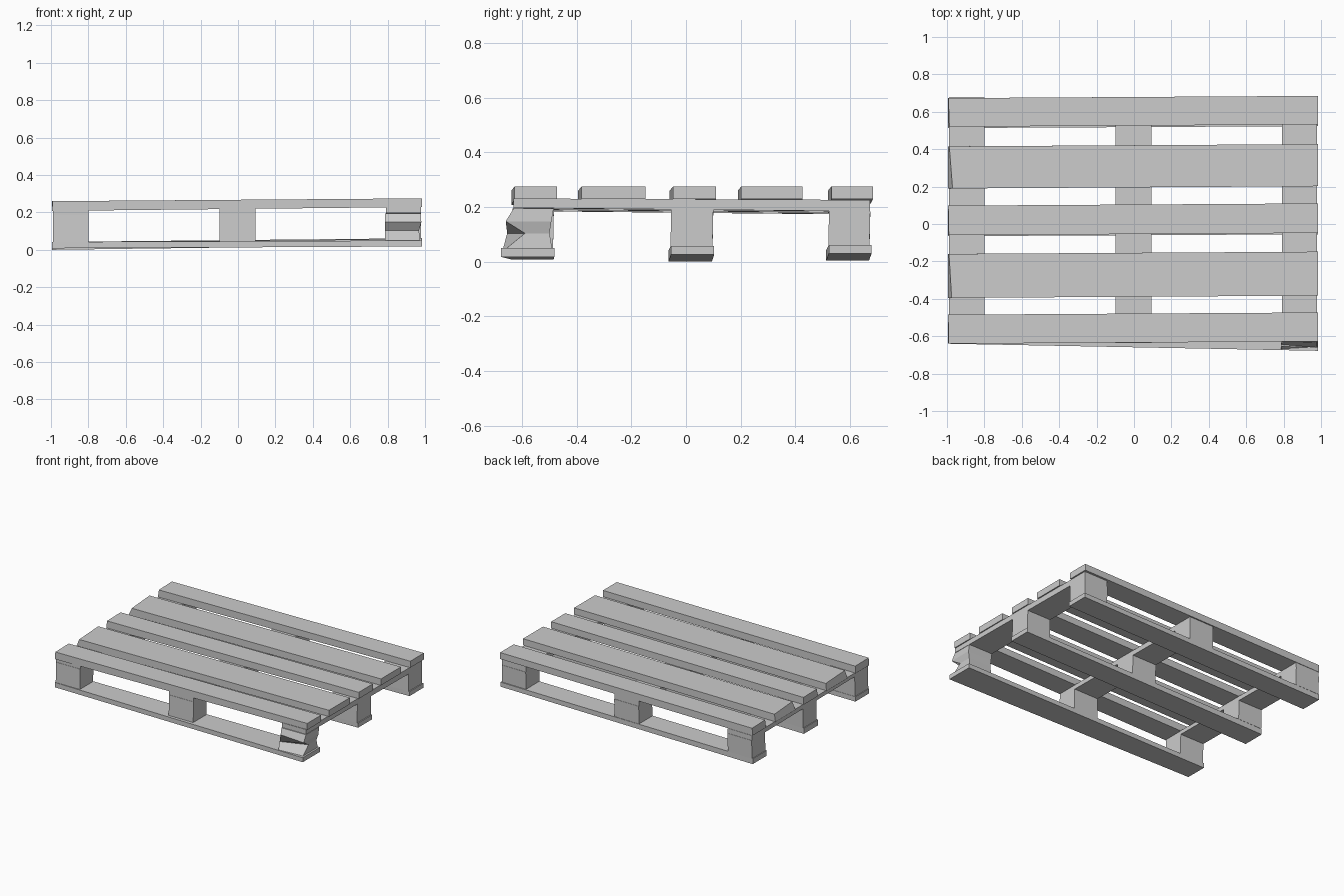
import bpy, bmesh

if "Cube" in bpy.data.objects:
    bpy.data.objects.remove(bpy.data.objects["Cube"])


def loft(name, rings):
    """Closed solid through equal-sized rings of points."""
    bm = bmesh.new()
    vs = [[bm.verts.new(p) for p in r] for r in rings]
    n = len(rings[0])
    for a, b in zip(vs, vs[1:]):
        for i in range(n):
            j = (i + 1) % n
            bm.faces.new((a[i], a[j], b[j], b[i]))
    bm.faces.new(vs[0][::-1])
    bm.faces.new(vs[-1])
    bmesh.ops.recalc_face_normals(bm, faces=bm.faces)
    me = bpy.data.meshes.new(name)
    bm.to_mesh(me)
    bm.free()
    ob = bpy.data.objects.new(name, me)
    bpy.context.collection.objects.link(ob)
    return ob


def plank(name, left, right, skew=(0, 0), x0=-0.995, x1=0.985):
    """Board along x; left/right = (y0, y1, z0, z1); skew cuts the left top corners."""
    def end(x, e, s=(0, 0)):
        y0, y1, z0, z1 = e
        return [(x, y0, z0), (x, y1, z0), (x + s[1], y1, z1), (x + s[0], y0, z1)]
    return loft(name, [end(x0, left, skew), end(x1, right)])


def quad(x0, x1, y0, y1, z):
    return [(x0, y0, z(x0, y0)), (x1, y0, z(x1, y0)),
            (x1, y1, z(x1, y1)), (x0, y1, z(x0, y1))]


# deck boards, slightly out of square
deck = [(-0.64, -0.485, 0.004), (-0.395, -0.16, 0.02), (-0.06, 0.098, 0.005),
        (0.19, 0.415, 0.025), (0.52, 0.673, 0.008)]
for i, (a, b, s) in enumerate(deck):
    plank(f"deck_board_{i+1}", (a, b, 0.208, 0.26),
          (a + 0.012, b + 0.012, 0.229, 0.275), (s, s * 0.3))


# cross boards under the deck
def cross_top(x, y):
    return 0.219 + 0.01 * x - 0.004 * y


def cross_bottom(x, y):
    return 0.185 + 0.006 * x - 0.01 * y


columns = [(-0.99, -0.8), (-0.1, 0.093), (0.79, 0.978)]
for i, (a, b) in enumerate(columns):
    loft(f"cross_board_{i+1}", [quad(a, b, -0.632, 0.673, cross_bottom),
                                quad(a, b, -0.632, 0.673, cross_top)])

# bottom runners
runners = [((-0.64, -0.485, 0.008, 0.042), (-0.678, -0.482, 0.018, 0.05)),
           ((-0.065, 0.095, 0.0, 0.04), (-0.055, 0.103, 0.026, 0.058)),
           ((0.513, 0.67, 0.004, 0.042), (0.523, 0.68, 0.03, 0.062))]
for i, (l, r) in enumerate(runners):
    plank(f"bottom_runner_{i+1}", l, r)


# spacer blocks between runners and cross boards
for r, (l, rt) in enumerate(runners):
    def floor(x, y, l=l, rt=rt):
        return l[3] + (rt[3] - l[3]) * (x + 1) / 2
    for c, (a, b) in enumerate(columns):
        if r == 0 and c == 2:
            continue
        y0, y1 = (-0.637, -0.487) if r == 0 else (l[0] + 0.008, l[1] + 0.002)
        loft(f"spacer_block_{r+1}_{c+1}", [quad(a, b, y0, y1, floor),
                                           quad(a, b, y0 + 0.003, y1 + 0.003, cross_bottom)])

# crushed block at the front right corner: (z, inner y, outer y, outer x, back y)
levels = [(0.047, -0.67, -0.66, 0.972, -0.49), (0.104, -0.655, -0.59, 0.968, -0.50),
          (0.148, -0.645, -0.66, 0.98, -0.493), (0.194, -0.635, -0.632, 0.978, -0.485)]
loft("crushed_block", [[(0.787, yi, z), (xo, yo, z), (xo, yb, z), (0.79, yb, z)]
                       for z, yi, yo, xo, yb in levels])
